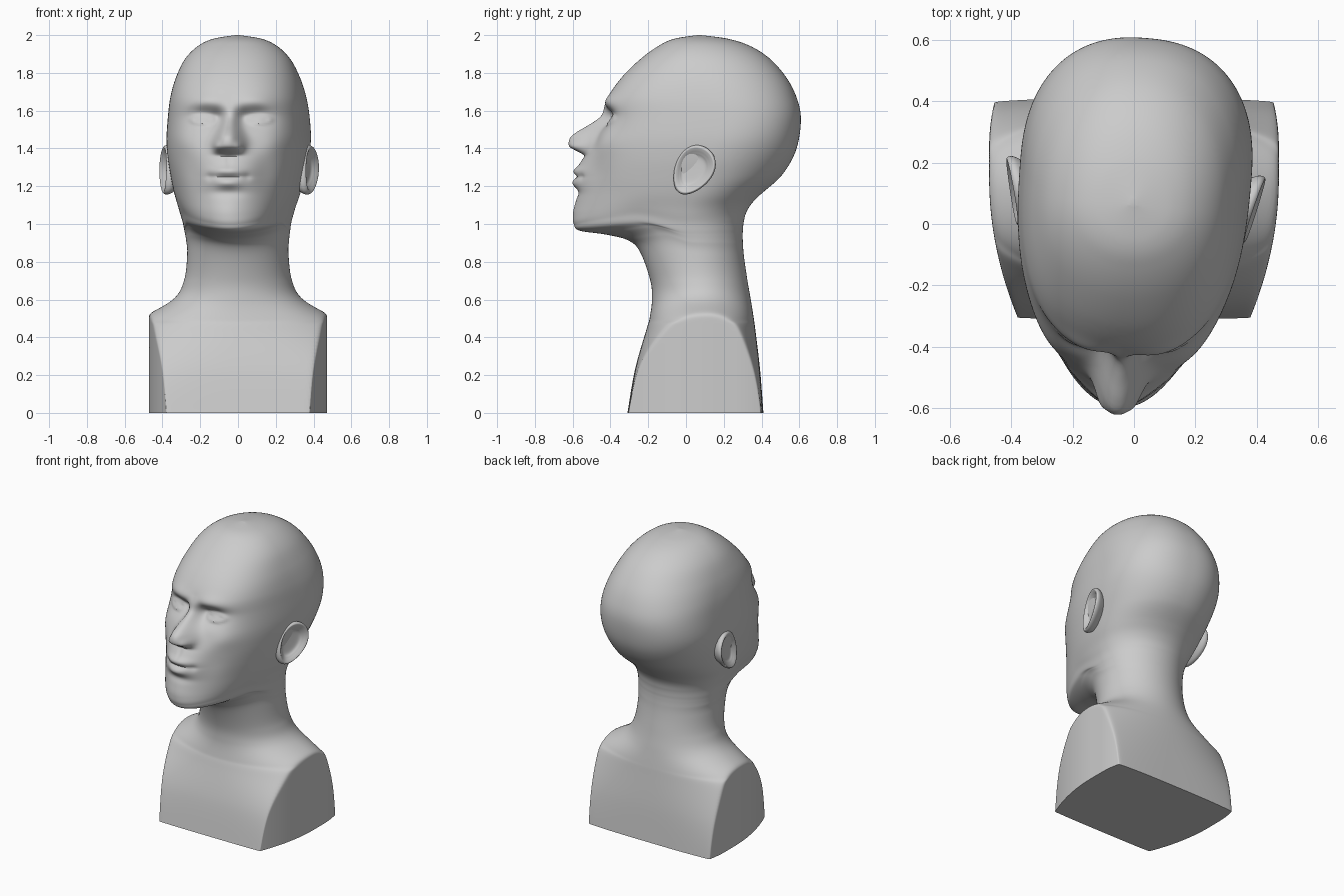
import bpy, bmesh, math
from math import sin, cos, pi, exp, radians

if "Cube" in bpy.data.objects:
    bpy.data.objects.remove(bpy.data.objects["Cube"])

# side outline from crown to base: front y, height, back y, half width
OUTLINE = [
    (.06, 2.0, .08, .01), (-.065, 1.98, .225, .13), (-.15, 1.94, .345, .212),
    (-.245, 1.87, .45, .28), (-.345, 1.77, .535, .328), (-.41, 1.67, .585, .356),
    (-.425, 1.57, .607, .37), (-.475, 1.45, .597, .378), (-.525, 1.35, .565, .37),
    (-.56, 1.25, .50, .352), (-.575, 1.15, .395, .33), (-.595, 1.05, .325, .303),
    (-.595, 1.0, .306, .287), (-.565, .965, .301, .28), (-.43, .945, .30, .276),
    (-.31, .915, .301, .272), (-.245, .855, .306, .268), (-.19, .705, .325, .285),
    (-.18, .60, .343, .345), (-.193, .50, .359, .52), (-.21, .44, .367, .62),
    (-.27, .23, .392, .80), (-.31, 0, .41, .95),
]
STEPS, SEGS = 12, 240
# nose height above the face, by z
NOSE = [(1.67, 0), (1.62, .012), (1.57, .03), (1.53, .07), (1.48, .128),
        (1.45, .142), (1.41, .12), (1.385, .06), (1.36, 0)]


def smooth(a, b, v):
    v = max(0, min(1, (v - a) / (b - a)))
    return v * v * (3 - 2 * v)


def bell(v, centre, size):
    return exp(-((v - centre) / size) ** 2)


def bump(x, z, cx, cz, sx, sz):
    return bell(x, cx, sx) * bell(z, cz, sz)


def spline(rows, i, t):
    p = [rows[max(0, min(len(rows) - 1, i + k))] for k in (-1, 0, 1, 2)]
    return [b + .5 * t * (c - a + t * (2 * a - 5 * b + 4 * c - d + t * (3 * (b - c) + d - a)))
            for a, b, c, d in zip(*p)]


def yaw(x, y, z):
    """Turn the head slightly to its right above the neck."""
    a = radians(-4.5) * smooth(.7, 1.1, z)
    y -= .1
    return (x * cos(a) - y * sin(a), x * sin(a) + y * cos(a) + .1, z)


def nose_height(z):
    for i in range(len(NOSE) - 1):
        top, low = NOSE[i][0], NOSE[i + 1][0]
        if low <= z <= top:
            return spline(NOSE, i, (top - z) / (top - low))[1]
    return 0


def face(x, z):
    """Forward relief of the facial features."""
    x = abs(x)
    # nose with wings
    width = .036 + .040 * smooth(1.57, 1.42, z)
    d = nose_height(z) * exp(-(x / width) ** 2.6)
    d += .022 * bump(x, z, .06, 1.41, .022, .028)
    # arched brow, eye socket, eyeball and lids
    d += .016 * bump(x, z, .13, 1.645 - 1.5 * (x - .13) ** 2, .11, .04)
    d -= .045 * bump(x, z, .13, 1.56, .08, .05)
    d -= .02 * bump(x, z, .07, 1.565, .03, .04)
    d += .026 * bump(x, z, .15, 1.55, .05, .027)
    d += .006 * bell(math.hypot((x - .15) / .06, (z - 1.553) / .022), 1, .25)
    # cheekbone and hollow
    d += .015 * bump(x, z, .24, 1.43, .07, .06)
    d -= .014 * bump(x, z, .19, 1.27, .06, .09)
    # muzzle, lips and chin
    d += .032 * bump(x, z, 0, 1.28, .12, .10)
    d -= .007 * bump(x, z, 0, 1.335, .014, .03)
    d += .014 * bump(x, z, .02, 1.283, .07, .02)
    d += .016 * bump(x, z, 0, 1.215, .065, .022)
    d -= .014 * bump(x, z, 0, 1.25, .085, .010)
    d -= .008 * bump(x, z, .1, 1.25, .02, .02)
    d -= .012 * bump(x, z, 0, 1.165, .09, .025)
    d += .006 * bump(x, z, 0, 1.07, .09, .05)
    return d


def make_object(name, rings):
    """Skin a stack of closed rings and cap both ends."""
    bm = bmesh.new()
    loops = [[bm.verts.new(p) for p in ring] for ring in rings]
    n = len(loops[0])
    for a, b in zip(loops, loops[1:]):
        for j in range(n):
            bm.faces.new((a[j], b[j], b[(j + 1) % n], a[(j + 1) % n]))
    bm.faces.new(loops[0])
    bm.faces.new(loops[-1][::-1])
    bmesh.ops.recalc_face_normals(bm, faces=bm.faces)
    mesh = bpy.data.meshes.new(name)
    bm.to_mesh(mesh)
    bm.free()
    ob = bpy.data.objects.new(name, mesh)
    bpy.context.collection.objects.link(ob)
    bpy.ops.object.select_all(action='DESELECT')
    ob.select_set(True)
    bpy.context.view_layer.objects.active = ob
    bpy.ops.object.shade_smooth_by_angle(angle=radians(50))


def body_ring(row):
    yf, zf, yb, w = row
    # rings tilt under the jaw
    zb = zf + .025 * bell(zf, 1.06, .08) - .02 * bell(zf, .85, .1)
    # depth of the widest point
    yw = .06 + .13 * bell(zf, 1.52, .24) + .06 * bell(zf, .47, .2) - .03 * bell(zf, 1.02, .1)
    # squarer temples, skull back and base
    n_front = 2 + .65 * bell(zf, 1.58, .25) + 1.5 * smooth(.5, 0, zf)
    n_back = 2 + .35 * bell(zf, 1.55, .35) + 1.1 * smooth(.5, 0, zf)
    ring = []
    for j in range(SEGS):
        t = 2 * pi * j / SEGS
        c, s = cos(t), sin(t)
        n = n_front if s < 0 else n_back
        r = (abs(c) ** n + abs(s) ** n) ** (-1 / n)
        x = w * r * c
        y = yw + r * s * ((yw - yf) if s < 0 else (yb - yw))
        z = zf + (zb - zf) * (y - yf) / (yb - yf)
        # flat shoulder cuts that taper to the front
        if z < .62 and abs(x) > .01:
            lim = .472 - .45 * max(0, .15 - y) ** 2 - .8 * max(0, y - .25) ** 2
            x = math.copysign((abs(x / lim) ** -40 + 1) ** (-1 / 40) * lim, x)
        if s < 0 and .96 < z < 1.75:
            y -= face(x, z) * smooth(.96, 1.02, z) * smooth(0, .35, -s)
        # jaw line rises to the sides
        if s < 0:
            z += .8 * x * x * bell(z, .97, .12) * smooth(0, .5, -s)
        ring.append(yaw(x, y, z))
    return ring


# head, neck and shoulders in one skin
rings = [body_ring(spline(OUTLINE, i, k / STEPS))
         for i in range(len(OUTLINE) - 1) for k in range(STEPS)]
rings.append(body_ring(OUTLINE[-1]))
make_object("head_and_shoulders", rings)

# ears: dished shells with a rolled rim (radius, height), flared at the back
EAR = [(.03, .014), (.5, .016), (.68, .028), (.82, .04),
       (.93, .045), (1.0, .03), (.95, .005), (.65, -.06)]
TILT = radians(32)
for side, name in ((1, "left_ear"), (-1, "right_ear")):
    rings = []
    for i in range(len(EAR) - 1):
        for k in range(6):
            r, h = spline(EAR, i, k / 6)
            ring = []
            for j in range(64):
                t = 2 * pi * j / 64
                u, v = r * cos(t) * .102, r * sin(t) * .14
                u *= 1 + .2 * sin(t)
                out = .350 + h + .25 * u + .09 * v
                y = .067 + u * cos(TILT) + v * sin(TILT)
                z = 1.283 - u * sin(TILT) + v * cos(TILT)
                ring.append(yaw(side * out, y, z))
            rings.append(ring)
    make_object(name, rings)
